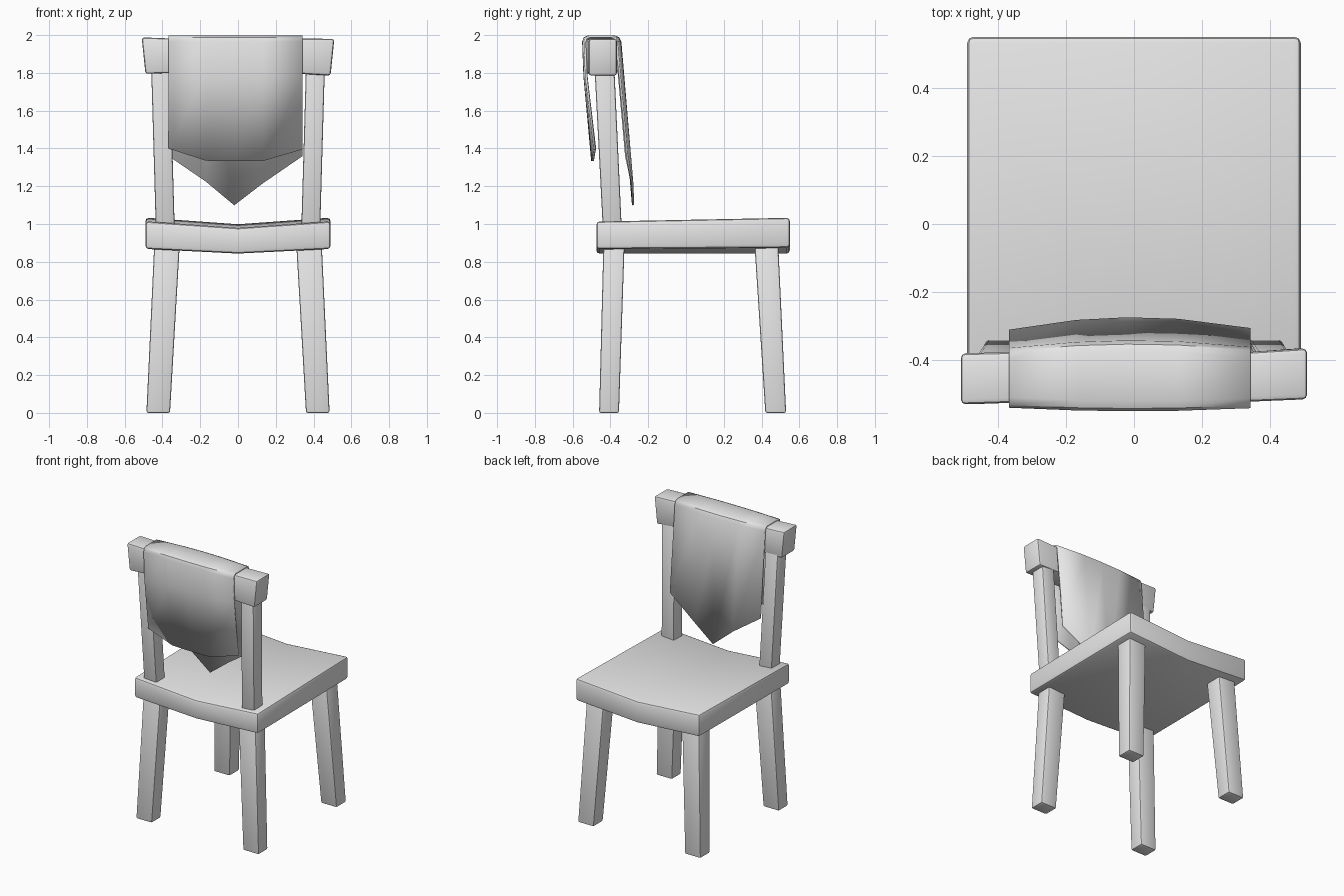
import bpy, bmesh, math

if "Cube" in bpy.data.objects:
    bpy.data.objects.remove(bpy.data.objects["Cube"])

grey = bpy.data.materials.new("plain grey")
grey.diffuse_color = (0.8, 0.8, 0.8, 1)
grey.use_nodes = True
grey.node_tree.nodes["Principled BSDF"].inputs["Base Color"].default_value = grey.diffuse_color


def finish(name, bm):
    me = bpy.data.meshes.new(name)
    bm.to_mesh(me)
    bm.free()
    ob = bpy.data.objects.new(name, me)
    bpy.context.collection.objects.link(ob)
    me.materials.append(grey)
    bpy.ops.object.select_all(action='DESELECT')
    ob.select_set(True)
    bpy.context.view_layer.objects.active = ob
    bpy.ops.object.shade_smooth_by_angle(angle=math.radians(35))
    return ob


def loft(name, sections, bevel):
    """Skin four-point sections, cap both ends and round the hard edges."""
    bm = bmesh.new()
    rings = [[bm.verts.new(p) for p in s] for s in sections]
    for a, b in zip(rings, rings[1:]):
        for k in range(4):
            m = (k + 1) % 4
            bm.faces.new((a[k], a[m], b[m], b[k]))
    bm.faces.new(rings[0])
    bm.faces.new(rings[-1])
    bmesh.ops.recalc_face_normals(bm, faces=bm.faces)
    hard = [e for e in bm.edges if e.calc_face_angle() > math.radians(40)]
    bmesh.ops.bevel(bm, geom=hard, offset=bevel, segments=2, profile=0.5,
                    affect='EDGES', clamp_overlap=True)
    return finish(name, bm)


def rect_xy(x0, x1, y0, y1, z):
    return [(x0, y0, z), (x1, y0, z), (x1, y1, z), (x0, y1, z)]


def rect_yz(x, y0, y1, z0, z1, dx=0):
    return [(x, y0, z0), (x, y1, z0), (x + dx, y1, z1), (x + dx, y0, z1)]


# seat, sagging along its middle
def seat_section(x, drop):
    return [(x, -0.475, 0.868 - drop * 0.7), (x, 0.55, 0.875 - drop * 0.9),
            (x, 0.55, 1.034 - drop), (x, -0.475, 1.014 - drop)]


loft("seat", [seat_section(-0.49, 0), seat_section(0, 0.035), seat_section(0.49, 0)], 0.018)

# splayed legs and leaning back posts
for s, side in ((-1, "left"), (1, "right")):
    def post(name, low, high):
        secs = []
        for xi, xo, y0, y1, z in (low, high):
            x0, x1 = sorted((s * xi, s * xo))
            secs.append(rect_xy(x0, x1, y0, y1, z))
        loft(side + "_" + name, secs, 0.01)

    post("front_leg", (0.36, 0.485, -0.46, -0.355, 0), (0.308, 0.443, -0.437, -0.325, 0.90))
    post("rear_leg", (0.36, 0.485, 0.42, 0.53, 0), (0.308, 0.443, 0.362, 0.488, 0.90))
    post("back_post", (0.335, 0.435, -0.44, -0.34, 0.97), (0.36, 0.46, -0.485, -0.38, 1.84))

# bowed top rail with flared ends
loft("top_rail", [
    rect_yz(-0.49, -0.53, -0.38, 1.795, 1.988, -0.02),
    rect_yz(-0.35, -0.525, -0.376, 1.80, 1.982),
    rect_yz(0, -0.535, -0.36, 1.80, 1.98),
    rect_yz(0.34, -0.522, -0.376, 1.795, 1.982),
    rect_yz(0.49, -0.515, -0.365, 1.785, 1.98, 0.02)], 0.014)

# cloth draped over the rail: columns of (x, front hem height, back hem height)
columns = [(-0.368, 1.40, 1.36), (-0.17, 1.335, 1.225), (-0.02, 1.333, 1.10),
           (0.13, 1.333, 1.215), (0.342, 1.395, 1.36)]
bm = bmesh.new()
cols = []
for x, zf, zb in columns:
    b = 1 - (x / 0.365) ** 2
    path = [(-0.488 - 0.014 * b, zf), (-0.533 - 0.01 * b, 1.78), (-0.54 - 0.01 * b, 1.965),
            (-0.532 - 0.01 * b, 1.988), (-0.51 - 0.01 * b, 1.998),
            (-0.395 + 0.02 * b, 1.998), (-0.373 + 0.02 * b, 1.988),
            (-0.364 + 0.022 * b, 1.965), (-0.31 + 0.036 * b, zb)]
    cols.append([bm.verts.new((x, y, z)) for y, z in path])
for a, c in zip(cols, cols[1:]):
    for i in range(len(a) - 1):
        bm.faces.new((a[i], c[i], c[i + 1], a[i + 1]))
cloth = finish("back_cloth", bm)
thick = cloth.modifiers.new("thickness", 'SOLIDIFY')
thick.thickness = 0.012
thick.offset = -1
